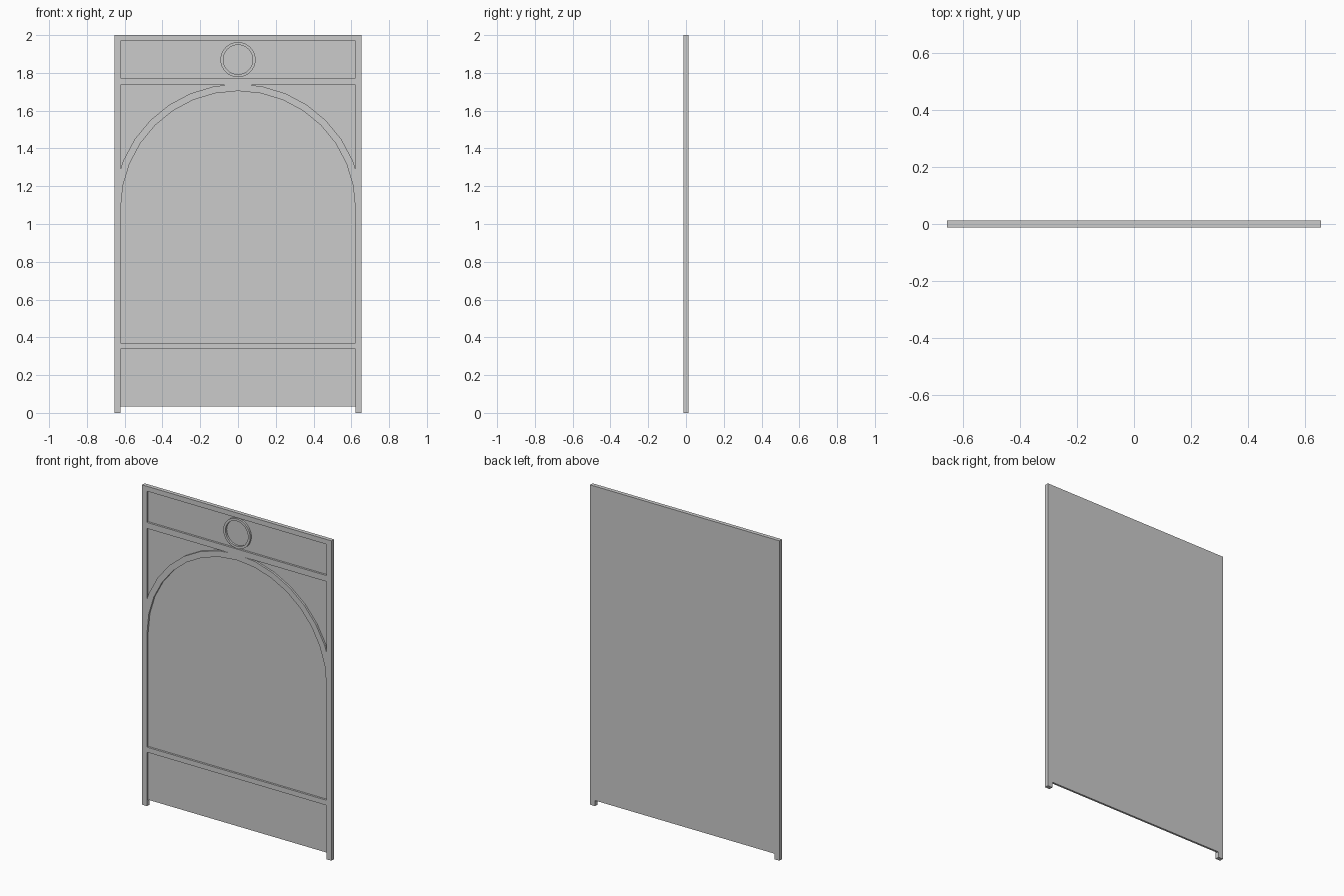
import bpy, bmesh
from math import sin, cos, pi

if "Cube" in bpy.data.objects:
    bpy.data.objects.remove(bpy.data.objects["Cube"])

FRONT, FACE, BACK = -0.0125, 0.0, 0.0125   # frame front, recessed face, back
W, IN = 0.655, 0.621                       # outer and inner half widths


def finish(name, bm):
    bmesh.ops.recalc_face_normals(bm, faces=bm.faces)
    mesh = bpy.data.meshes.new(name)
    bm.to_mesh(mesh)
    bm.free()
    ob = bpy.data.objects.new(name, mesh)
    bpy.context.collection.objects.link(ob)
    return ob


def prism(name, outline, y0, y1):
    """Extrude an (x, z) outline from y0 to y1."""
    bm = bmesh.new()
    face = bm.faces.new([bm.verts.new((x, y0, z)) for x, z in outline])
    ext = bmesh.ops.extrude_face_region(bm, geom=[face])
    moved = [v for v in ext["geom"] if isinstance(v, bmesh.types.BMVert)]
    bmesh.ops.translate(bm, verts=moved, vec=(0, y1 - y0, 0))
    return finish(name, bm)


def slab(name, x0, x1, z0, z1, y0, y1):
    return prism(name, [(x0, z0), (x1, z0), (x1, z1), (x0, z1)], y0, y1)


def arc(r, steps, cz):
    """Points on a 32-sided circle."""
    return [(r * cos(i * pi / 16), cz + r * sin(i * pi / 16)) for i in steps]


# Back panel and the two side posts, whose ends form the feet
slab("back_panel", -IN, IN, 0.035, 2.0, FACE, BACK)
slab("left_post", -W, -IN, 0, 2.0, FRONT, BACK)
slab("right_post", IN, W, 0, 2.0, FRONT, BACK)

# Cross rails
for name, z0, z1 in (("top_rail", 1.969, 2.0),
                     ("upper_rail", 1.736, 1.774),
                     ("lower_rail", 0.337, 0.369)):
    slab(name, -IN, IN, z0, z1, FRONT, FACE)

# Arch moulding, its outer edge cut off by the posts and upper rail
CZ = 1.083
right = [(IN, 1.294)] + arc(0.658, range(2, 8), CZ) + [(0.058, 1.736)]
outer = right + [(-x, z) for x, z in reversed(right)]
inner = arc(IN, range(16, -1, -1), CZ)
prism("arch_moulding", outer + inner, FRONT, FACE)

# Round moulding in the top field
bm = bmesh.new()
section = [(0.093, FRONT), (0.093, FACE), (0.078, FACE), (0.078, FRONT)]
loops = [[bm.verts.new((x, y, z)) for x, z in arc(r, range(32), 1.87)]
         for r, y in section]
for a, b in zip(loops, loops[1:] + loops[:1]):
    for i in range(32):
        j = (i + 1) % 32
        bm.faces.new((a[i], a[j], b[j], b[i]))
finish("round_moulding", bm)
